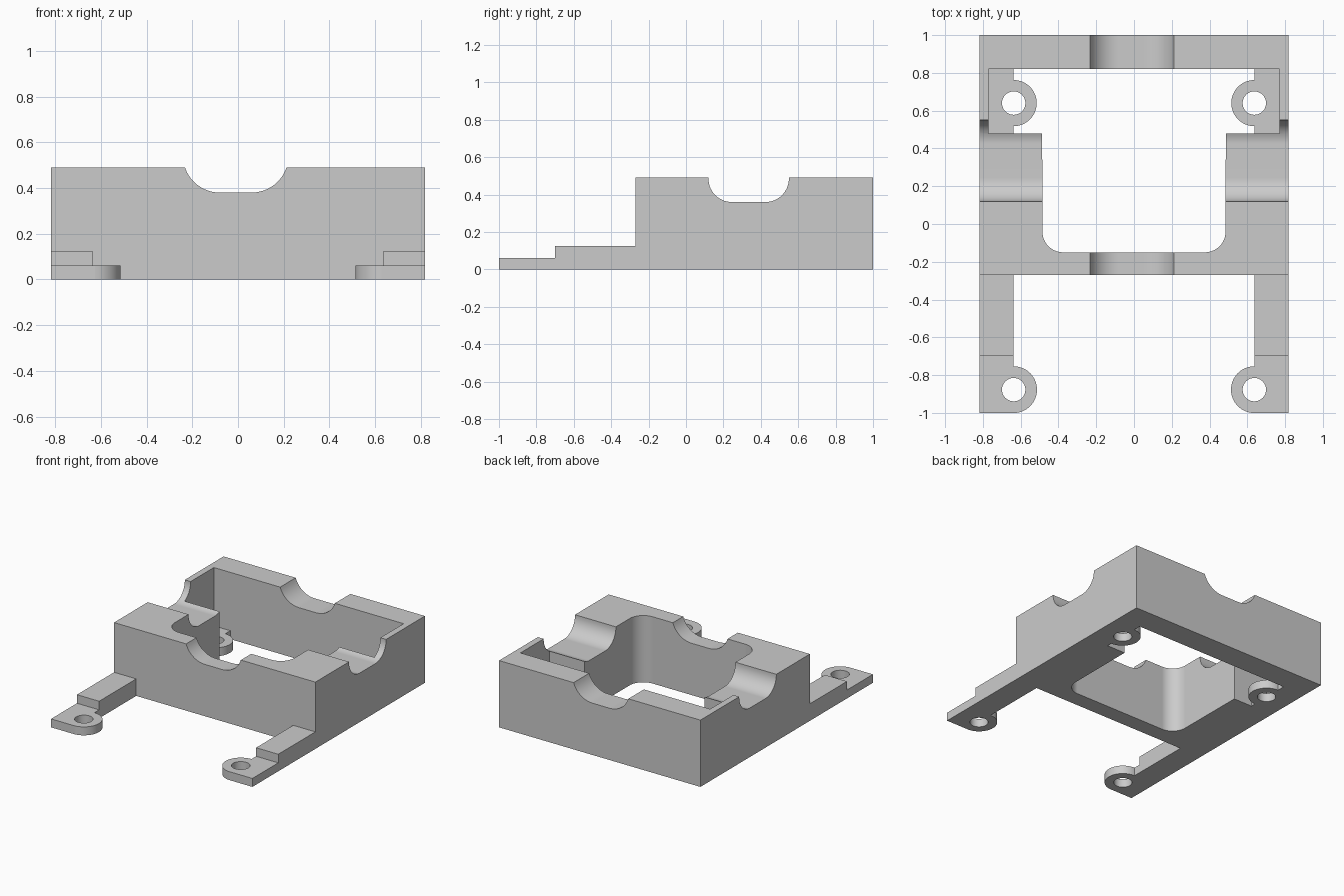
import bpy
import bmesh
from math import cos, sin, radians

if "Cube" in bpy.data.objects:
    bpy.data.objects.remove(bpy.data.objects["Cube"], do_unlink=True)

HALF_W, TOP, TAB_H, ARM_X = 0.817, 0.49, 0.062, 0.637
FRONT_TAB_Y, BACK_TAB_Y = -0.877, 0.64

grey = bpy.data.materials.new("light_grey")
grey.use_nodes = True
grey.diffuse_color = (0.6, 0.6, 0.6, 1)
grey.node_tree.nodes["Principled BSDF"].inputs["Base Color"].default_value = (0.6, 0.6, 0.6, 1)


def arc(cx, cy, r, start, end, steps=14):
    angles = [radians(start + (end - start) * i / steps) for i in range(steps + 1)]
    return [(cx + r * cos(a), cy + r * sin(a)) for a in angles]


def mirrored(half):
    return half + [(-x, y) for x, y in reversed(half)]


def prism(name, outline, axis, lo, hi):
    """Extrude a closed 2D outline along the given axis."""
    place = {"x": lambda p, d: (d, p[0], p[1]),
             "y": lambda p, d: (p[0], d, p[1]),
             "z": lambda p, d: (p[0], p[1], d)}[axis]
    bm = bmesh.new()
    rings = [[bm.verts.new(place(p, d)) for p in outline] for d in (lo, hi)]
    for ring in rings:
        bm.faces.new(ring)
    n = len(outline)
    for i in range(n):
        j = (i + 1) % n
        bm.faces.new((rings[0][i], rings[0][j], rings[1][j], rings[1][i]))
    bmesh.ops.recalc_face_normals(bm, faces=bm.faces)
    mesh = bpy.data.meshes.new(name)
    bm.to_mesh(mesh)
    bm.free()
    mesh.materials.append(grey)
    obj = bpy.data.objects.new(name, mesh)
    bpy.context.scene.collection.objects.link(obj)
    return obj


# Stepped side silhouette with the side saddle, swept across the width
silhouette = [(-1, 0), (1, 0), (1, TOP), (0.55, TOP)]
silhouette += arc(0.425, 0.485, 0.125, 0, -90) + arc(0.245, 0.485, 0.125, -90, -180)
silhouette += [(0.12, TOP), (-0.27, TOP), (-0.27, 0.125), (-0.7, 0.125),
               (-0.7, TAB_H), (-1, TAB_H)]
bracket = prism("mounting_bracket", silhouette, "x", -HALF_W, HALF_W)

# Saddle through the front and back walls
saddle = arc(0.06, 0.54, 0.16, 0, -90) + arc(-0.08, 0.54, 0.16, -90, -180)

# Gap between the front arms, leaving the round screw tabs
arm_gap = mirrored([(ARM_X, -0.27)] + arc(ARM_X, FRONT_TAB_Y, 0.1235, 90, 270, 32)
                   + [(ARM_X, -1.1)])

# Central opening with filleted front corners and the rear screw tabs
opening = mirrored(arc(0.375, -0.04, 0.11, -90, 0) + [(0.486, 0.48), (ARM_X, 0.48)]
                   + arc(ARM_X, BACK_TAB_Y, 0.122, 270, 90, 32) + [(ARM_X, 0.82)])

# Wide rear pocket above the ledges
pocket = mirrored([(0.77, 0.48), (0.77, 0.82)])

cutters = [prism("saddle_cutter", saddle, "y", -1.5, 1.5),
           prism("pocket_cutter", pocket, "z", TAB_H, 1),
           prism("opening_cutter", opening, "z", -1, 1),
           prism("arm_gap_cutter", arm_gap, "z", -1, 1)]

# Screw holes
for x in (-ARM_X, ARM_X):
    for y in (FRONT_TAB_Y, BACK_TAB_Y):
        hole = arc(x, y, 0.062, 0, 360, 32)[:-1]
        cutters.append(prism("hole_cutter", hole, "z", -0.5, 0.3))

for cutter in cutters:
    cutter.hide_render = True
    cut = bracket.modifiers.new(cutter.name, "BOOLEAN")
    cut.operation, cut.solver, cut.object = "DIFFERENCE", "EXACT", cutter

# Bake the cuts and remove the cutters
depsgraph = bpy.context.evaluated_depsgraph_get()
baked = bpy.data.meshes.new_from_object(bracket.evaluated_get(depsgraph))
bracket.modifiers.clear()
bracket.data = baked
for cutter in cutters:
    bpy.data.objects.remove(cutter, do_unlink=True)

# Smooth curved walls, keep crisp edges
bpy.ops.object.select_all(action="DESELECT")
bracket.select_set(True)
bpy.context.view_layer.objects.active = bracket
bpy.ops.object.shade_smooth_by_angle(angle=radians(25))
weighted = bracket.modifiers.new("even_shading", "WEIGHTED_NORMAL")
weighted.keep_sharp = True
